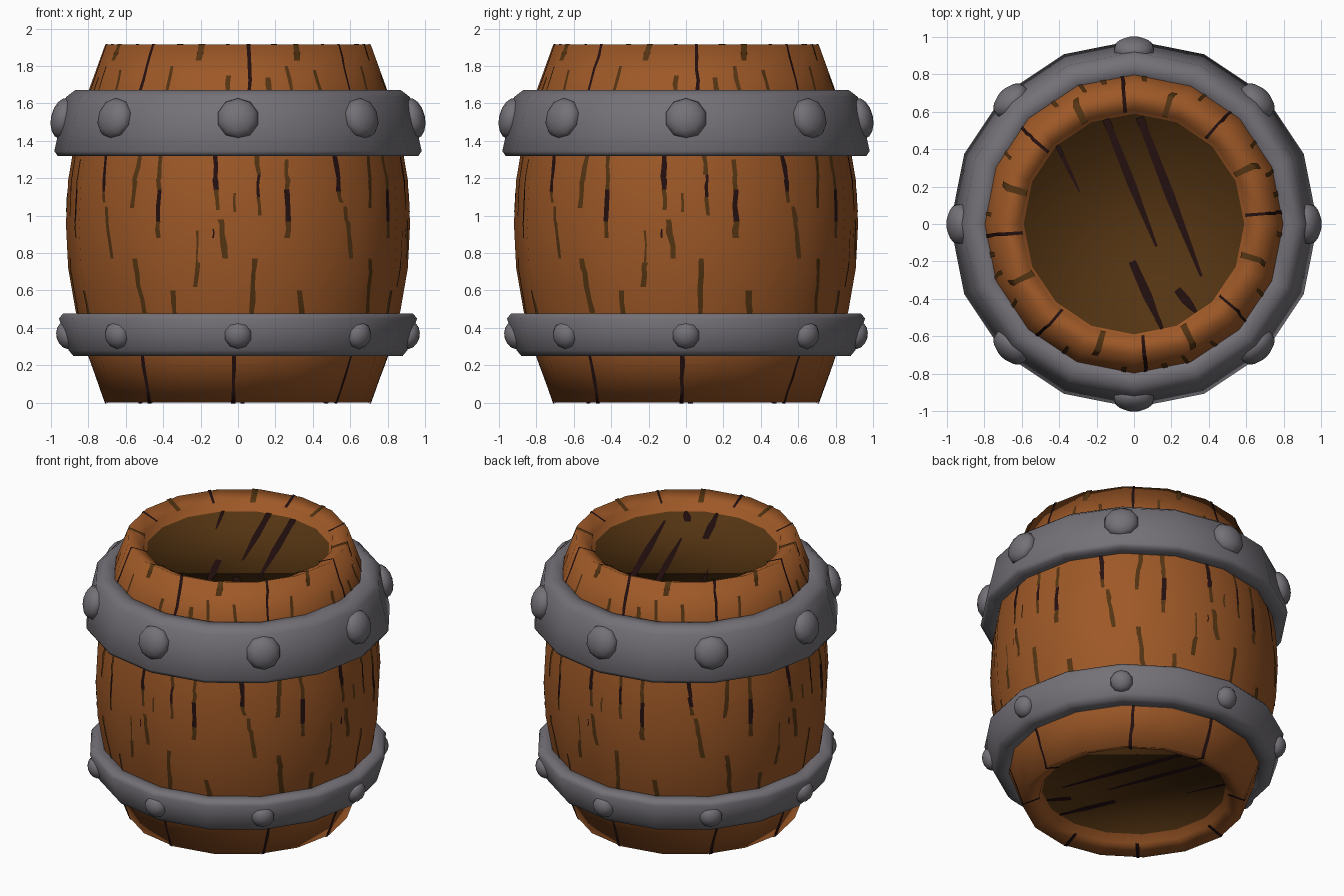
import bpy, bmesh, math, random
from mathutils import Matrix, Vector

if "Cube" in bpy.data.objects:
    bpy.data.objects.remove(bpy.data.objects["Cube"])

random.seed(4)
SIDES = 16


def material(name, rgb):
    m = bpy.data.materials.new(name)
    m.diffuse_color = (*rgb, 1)
    m.use_nodes = True
    m.node_tree.nodes["Principled BSDF"].inputs["Base Color"].default_value = m.diffuse_color
    return m


wood = material("warm wood", (0.34, 0.098, 0.020))
olive = material("dark olive wood", (0.088, 0.034, 0.006))
crack = material("black brown crack", (0.018, 0.005, 0.005))
metal = material("grey metal", (0.175, 0.165, 0.185))


def finish(bm, name, mats, recalc=True):
    if recalc:
        bmesh.ops.recalc_face_normals(bm, faces=bm.faces)
    me = bpy.data.meshes.new(name)
    bm.to_mesh(me)
    bm.free()
    for m in mats:
        me.materials.append(m)
    for p in me.polygons:
        p.use_smooth = True
    ob = bpy.data.objects.new(name, me)
    bpy.context.collection.objects.link(ob)
    return ob


def lathe(profile, closed):
    """Spin an (r, z) profile; an open one gets flat end caps."""
    bm = bmesh.new()
    rings = []
    for r, z in profile:
        rings.append([bm.verts.new((r * math.sin(2 * math.pi * i / SIDES),
                                    -r * math.cos(2 * math.pi * i / SIDES), z))
                      for i in range(SIDES)])
    pairs = list(zip(rings, rings[1:]))
    if closed:
        pairs.append((rings[-1], rings[0]))
    for a, b in pairs:
        for i in range(SIDES):
            j = (i + 1) % SIDES
            bm.faces.new((a[i], a[j], b[j], b[i]))
    if not closed:
        for ring in (rings[0], rings[-1]):
            bm.faces.new(ring).material_index = 1
    return bm


# Barrel body: bulged wall, rolled rims and shallow recessed dark heads
wall = [(0.71, 0), (0.80, 0.25), (0.868, 0.49), (0.908, 0.72), (0.92, 0.957),
        (0.908, 1.19), (0.868, 1.425), (0.80, 1.665), (0.71, 1.914)]
body = [(0.59, 0.10), (0.61, 0.045)] + wall + [(0.61, 1.869), (0.59, 1.814)]
finish(lathe(body, False), "barrel_body", [wood, olive])

# Two metal hoops
upper = [(0.84, 1.32), (0.965, 1.32), (0.982, 1.345), (0.918, 1.635), (0.87, 1.672), (0.77, 1.672)]
lower = [(0.78, 0.25), (0.88, 0.25), (0.905, 0.28), (0.957, 0.45), (0.935, 0.478), (0.84, 0.478)]
finish(lathe(upper, True), "upper_hoop", [metal])
finish(lathe(lower, True), "lower_hoop", [metal])


# Eight domed rivets on each hoop
def rivets(name, dist, z, rad, depth, tilt):
    bm = bmesh.new()
    for k in range(8):
        m = (Matrix.Rotation(math.radians(45 * k), 4, 'Z')
             @ Matrix.Translation((0, -dist, z))
             @ Matrix.Rotation(math.radians(90 - tilt), 4, 'X')
             @ Matrix.Diagonal((rad, rad, depth, 1)))
        bmesh.ops.create_uvsphere(bm, u_segments=10, v_segments=8, radius=1, matrix=m)
    finish(bm, name, [metal])


rivets("upper_rivets", 0.932, 1.52, 0.112, 0.068, 13)
rivets("lower_rivets", 0.915, 0.36, 0.074, 0.056, -15)


# Painted grain: thin strips that follow the faceted wall
def wall_radius(z):
    for (r0, z0), (r1, z1) in zip(wall, wall[1:]):
        if z0 <= z <= z1:
            return r0 + (r1 - r0) * (z - z0) / (z1 - z0)
    return 0.71


def on_facet(a, r, z):
    step = 360 / SIDES
    local = math.radians(a % step - step / 2)
    r *= math.cos(math.pi / SIDES) / math.cos(local)
    return Vector((r * math.sin(math.radians(a)), -r * math.cos(math.radians(a)), z))


def strip(bm, a0, z0, a1, z1, w, turn, over_rim):
    """Streak from the upper end (a0, z0) to the lower end (a1, z1)."""
    n = max(2, round((z0 - z1) / 0.07))
    zs = {z1 + (z0 - z1) * i / n for i in range(n + 1)}
    zs |= {z for r, z in wall if z1 < z < z0}
    path = []
    for z in sorted(zs):
        t = (z0 - z) / (z0 - z1)
        path.append((a0 + (a1 - a0) * t + random.uniform(-0.35, 0.35), wall_radius(z) + 0.004, z))
    if over_rim and z0 > 1.9:
        path[-1] = (a0, 0.713, 1.919)
        path.append((a0, 0.605, 1.873))
    elif over_rim and z1 < 0.01:
        path[0] = (a1, 0.713, -0.004)
        path.insert(0, (a1, 0.605, 0.041))
    prev = None
    for a, r, z in path:
        h = math.degrees(w * random.uniform(0.75, 1.1) / 2 / r)
        cur = [bm.verts.new(on_facet(a + s * h + turn, r, z)) for s in (-1, 1)]
        if prev:
            bm.faces.new((prev[0], prev[1], cur[1], cur[0]))
        prev = cur


# (top angle, top z, bottom angle, bottom z, width), repeated every quarter turn
dark_streaks = [
    (-40, 1.914, -41, 1.66, 0.018), (4.5, 1.914, 4.5, 1.66, 0.02),
    (-40, 0.26, -42, 0, 0.022), (-1.5, 0.26, -2, 0, 0.024),
    (-28, 1.14, -28, 0.97, 0.03), (-8, 1.33, -7.5, 1.14, 0.03),
    (17, 1.14, 17, 0.97, 0.034), (36, 1.33, 37, 1.13, 0.03),
    (-8.5, 0.93, -8.5, 0.88, 0.01), (7, 1.22, 7, 1.1, 0.02)]
olive_streaks = [
    (-16, 1.914, -17, 1.83, 0.035), (26, 1.914, 25, 1.83, 0.035),
    (-28, 1.80, -29, 1.67, 0.02), (20, 1.80, 21, 1.67, 0.022),
    (-4, 1.75, -4, 1.66, 0.025), (12, 1.74, 12, 1.66, 0.03), (33, 1.78, 34, 1.66, 0.025),
    (-37, 1.33, -39, 1.04, 0.03), (-28, 1.33, -28, 1.14, 0.028), (-28, 0.97, -28, 0.88, 0.028),
    (-7.5, 1.14, -7, 1.03, 0.026), (6.5, 1.33, 7, 1.22, 0.026), (7, 1.1, 7.5, 1.0, 0.022),
    (17, 1.3, 17, 1.14, 0.026), (17, 0.97, 17, 0.88, 0.034), (37, 1.13, 37.5, 1.07, 0.026),
    (39, 1.05, 42, 0.77, 0.03), (-6, 0.98, -4, 0.77, 0.034), (-38, 0.77, -36, 0.48, 0.034),
    (-14, 0.75, -15, 0.62, 0.03), (5.5, 0.77, 5, 0.47, 0.03), (22, 0.60, 23, 0.47, 0.035),
    (-23, 0.60, -23, 0.47, 0.03), (-1, 1.12, -1, 1.02, 0.014), (-14, 0.92, -14, 0.7, 0.012)]

for name, table, mat in (("dark_grain", dark_streaks, crack), ("olive_grain", olive_streaks, olive)):
    bm = bmesh.new()
    for turn in (0, 90, 180, 270):
        for a0, z0, a1, z1, w in table:
            strip(bm, a0, z0, a1, z1, w, turn, True)
    finish(bm, name, [mat], recalc=False)

# Long slanted cracks on both barrel heads: start, end, width
head_cracks = [(-0.15, 0.56, 0.12, -0.12, 0.045), (0.03, 0.57, 0.36, -0.28, 0.05),
               (-0.41, 0.42, -0.29, 0.17, 0.022), (-0.01, -0.20, 0.15, -0.56, 0.05),
               (0.23, -0.35, 0.33, -0.47, 0.05)]
bm = bmesh.new()
for z, top in ((1.818, True), (0.096, False)):
    for x0, y0, x1, y1, w in head_cracks:
        a, b = Vector((x0, y0, z)), Vector((x1, y1, z))
        side = Vector((y0 - y1, x1 - x0, 0)).normalized() * w / 2
        mid = (a + b) / 2
        vs = [bm.verts.new(p) for p in (a + side * 0.8, a - side * 0.8, mid - side,
                                        b - side * 0.3, b + side * 0.3, mid + side)]
        f = bm.faces.new(vs)
        f.normal_update()
        if (f.normal.z > 0) != top:
            f.normal_flip()
finish(bm, "head_cracks", [crack], recalc=False)
